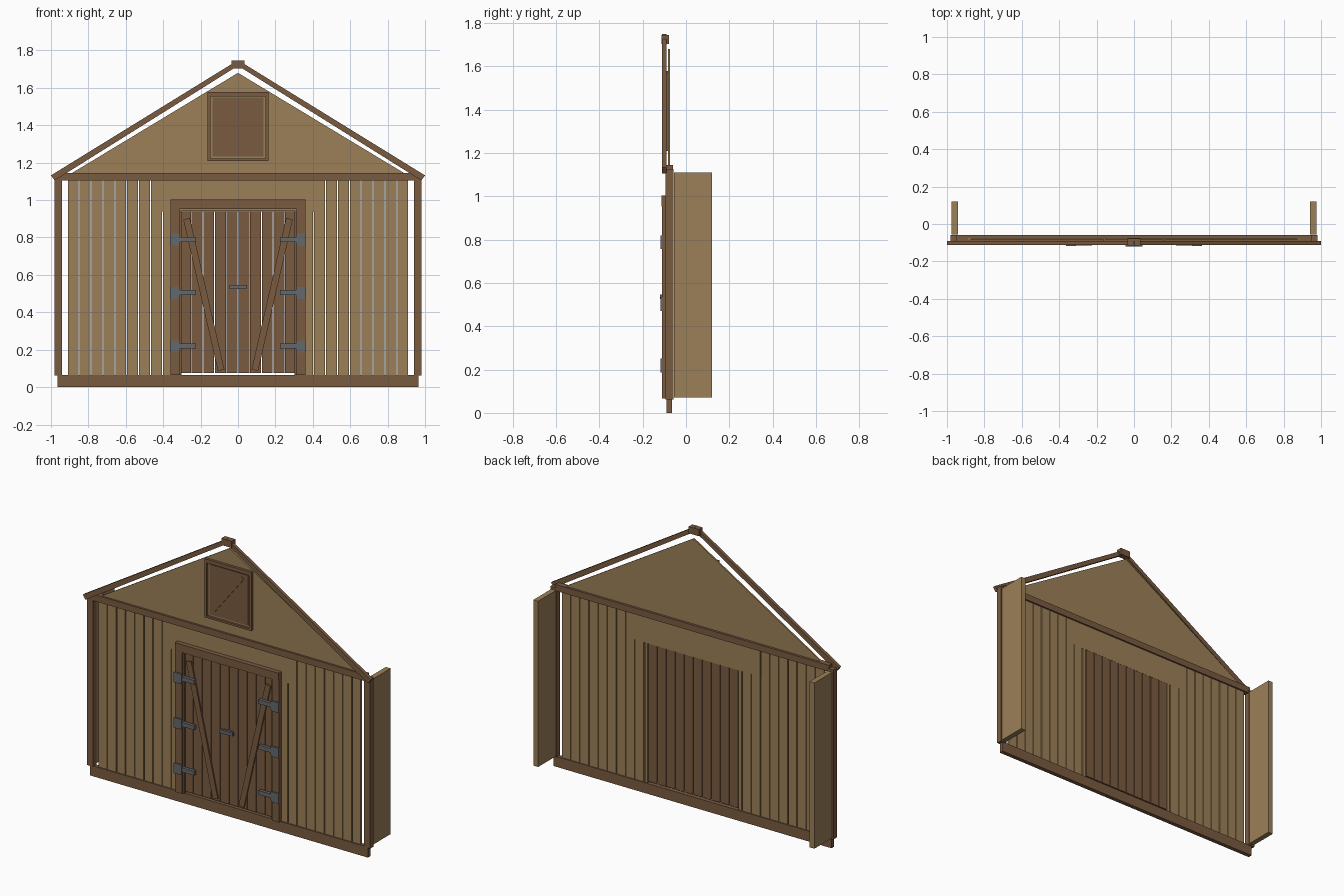
import bpy, bmesh, math

if "Cube" in bpy.data.objects:
    bpy.data.objects.remove(bpy.data.objects["Cube"])


def material(name, rgb):
    m = bpy.data.materials.new(name)
    m.diffuse_color = (*rgb, 1)
    m.use_nodes = True
    m.node_tree.nodes["Principled BSDF"].inputs["Base Color"].default_value = m.diffuse_color
    return m


TAN = material("tan_boards", (0.33, 0.215, 0.098))
BROWN = material("brown_timber", (0.195, 0.105, 0.053))
GREY = material("grey_iron", (0.13, 0.138, 0.147))


def prisms(name, outlines, y0, y1, mat):
    """Extrude x-z outlines from y0 (front) to y1 (back) into one object."""
    bm = bmesh.new()
    for pts in outlines:
        front = [bm.verts.new((x, y0, z)) for x, z in pts]
        back = [bm.verts.new((x, y1, z)) for x, z in pts]
        bm.faces.new(front)
        bm.faces.new(back[::-1])
        for i in range(len(pts)):
            j = (i + 1) % len(pts)
            bm.faces.new((front[j], front[i], back[i], back[j]))
    bmesh.ops.recalc_face_normals(bm, faces=bm.faces[:])
    me = bpy.data.meshes.new(name)
    bm.to_mesh(me)
    bm.free()
    me.materials.append(mat)
    ob = bpy.data.objects.new(name, me)
    bpy.context.collection.objects.link(ob)
    return ob


def rect(x0, x1, z0, z1):
    return [(x0, z0), (x1, z0), (x1, z1), (x0, z1)]


def bar(x0, z0, x1, z1, w):
    """Slanted strip of width w between two points."""
    d = math.hypot(x1 - x0, z1 - z0)
    nx, nz = -(z1 - z0) / d * w / 2, (x1 - x0) / d * w / 2
    return [(x0 - nx, z0 - nz), (x1 - nx, z1 - nz),
            (x1 + nx, z1 + nz), (x0 + nx, z0 + nz)]


def both(outlines):
    """Add the left-right mirror of each outline."""
    return outlines + [[(-x, z) for x, z in o] for o in outlines]


# Main timbers
prisms("base_beam", [rect(-0.965, 0.965, 0, 0.065)], -0.09, -0.064, BROWN)
prisms("corner_posts", both([rect(0.94, 0.982, 0.062, 1.125)]), -0.094, -0.058, BROWN)
prisms("top_rail", [rect(-0.95, 0.95, 1.105, 1.145)], -0.096, -0.06, BROWN)
prisms("rafters", both([[(0.0, 1.718), (0.98, 1.105), (1.0, 1.132), (0.0, 1.748)]]),
       -0.111, -0.09, BROWN)
prisms("ridge_block", [rect(-0.036, 0.036, 1.703, 1.745)], -0.114, -0.078, BROWN)

# Wall boards with narrow gaps, and the plain panel over the door
PITCH, GAP = 0.0635, 0.005
boards = []
for i in range(9):
    x1 = 0.91 - i * PITCH
    top = 1.11 if i < 7 else 0.94
    boards.append(rect(x1 - PITCH + GAP, x1, 0.064, top))
boards.append(rect(0.316, 0.335, 0.064, 0.94))
prisms("wall_boards", both(boards), -0.083, -0.07, TAN)
prisms("over_door_panel", [rect(-0.465, 0.465, 0.94, 1.11)], -0.083, -0.07, TAN)

# Side wall stubs and gable
prisms("side_walls", both([rect(0.942, 0.975, 0.07, 1.11)]), -0.056, 0.12, TAN)
prisms("gable", [[(-0.945, 1.11), (0.945, 1.11), (0, 1.68)]], -0.084, -0.074, TAN)

# Double door: boards, diagonal braces and edge trim
door_boards = [rect(0.002 + i * 0.0625, 0.0605 + i * 0.0625, 0.076, 0.94)
               for i in range(5)]
prisms("door_boards", both(door_boards), -0.088, -0.071, BROWN)
prisms("door_braces", both([bar(0.275, 0.90, 0.09, 0.09, 0.036)]), -0.097, -0.088, BROWN)
prisms("door_trim", both([rect(0.302, 0.316, 0.066, 0.944)]), -0.1, -0.086, BROWN)
prisms("door_top_strip", [rect(-0.315, 0.315, 0.942, 0.955)], -0.094, -0.083, TAN)

# Door frame
prisms("frame_jambs", both([rect(0.313, 0.36, 0.066, 0.955)]), -0.11, -0.083, BROWN)
prisms("frame_header", [rect(-0.36, 0.36, 0.953, 1.003)], -0.112, -0.083, BROWN)

# Strap hinges and latch bar
plates, straps = [], []
for z in (0.79, 0.505, 0.22):
    plates.append([(0.309, z - 0.025), (0.318, z - 0.034), (0.364, z - 0.034),
                   (0.364, z + 0.03), (0.309, z + 0.03)])
    straps.append(rect(0.224, 0.31, z - 0.013, z + 0.013))
prisms("hinge_plates", both(plates), -0.118, -0.109, GREY)
prisms("hinge_straps", both(straps), -0.116, -0.096, GREY)
prisms("latch_bar", [rect(-0.046, 0.046, 0.525, 0.546)], -0.12, -0.106, GREY)
prisms("latch_mount", [rect(-0.03, 0.03, 0.53, 0.541)], -0.107, -0.087, GREY)

# Loft hatch: frame, tan liner, panel and diagonal bar
prisms("hatch_frame", both([rect(0.148, 0.162, 1.212, 1.555)])
       + [rect(-0.163, 0.163, 1.555, 1.578), rect(-0.162, 0.162, 1.21, 1.222)],
       -0.1, -0.083, BROWN)
prisms("hatch_liner", [rect(-0.149, 0.149, 1.221, 1.556)], -0.087, -0.083, TAN)
prisms("hatch_panel", [rect(-0.135, 0.135, 1.234, 1.548)], -0.092, -0.086, BROWN)
prisms("hatch_bar", [bar(-0.1, 1.27, 0.1, 1.525, 0.02)], -0.098, -0.091, BROWN)
